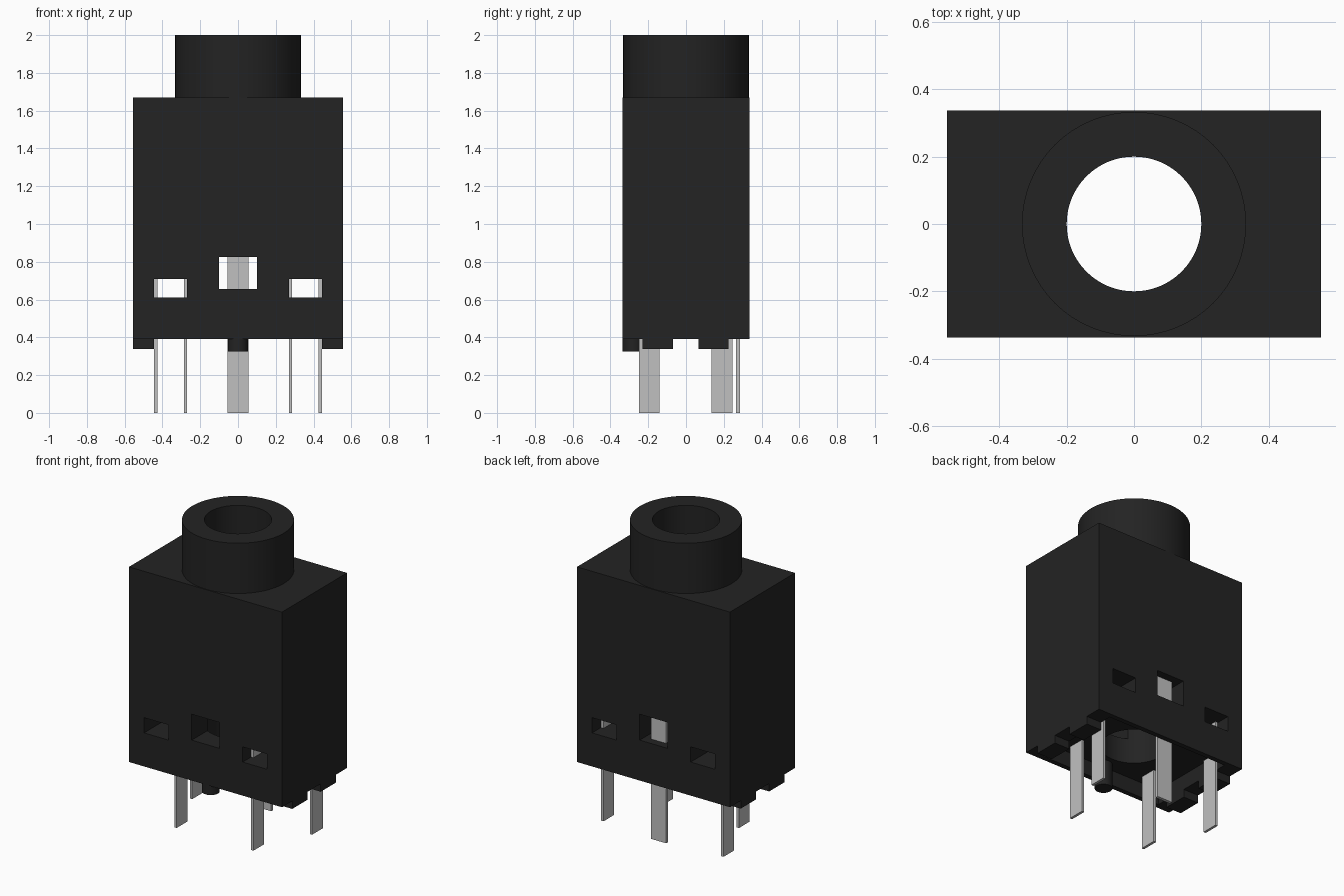
import bpy, bmesh, math
from mathutils import Matrix

cube = bpy.data.objects.get("Cube")
if cube:
    bpy.data.objects.remove(cube, do_unlink=True)


def material(name, v):
    m = bpy.data.materials.new(name)
    m.use_nodes = True
    m.diffuse_color = (v, v, v, 1)
    bsdf = m.node_tree.nodes["Principled BSDF"]
    bsdf.inputs["Base Color"].default_value = (v, v, v, 1)
    bsdf.inputs["Roughness"].default_value = 0.6
    return m


BLACK = material("black plastic", 0.0168)
METAL = material("pin metal", 0.53)


def make(name, bm, mat, smooth=False):
    bmesh.ops.recalc_face_normals(bm, faces=bm.faces)
    me = bpy.data.meshes.new(name)
    bm.to_mesh(me)
    bm.free()
    me.materials.append(mat)
    ob = bpy.data.objects.new(name, me)
    bpy.context.collection.objects.link(ob)
    if smooth:
        shade(ob)
    return ob


def shade(ob):
    bpy.ops.object.select_all(action='DESELECT')
    ob.select_set(True)
    bpy.context.view_layer.objects.active = ob
    bpy.ops.object.shade_smooth_by_angle(angle=math.radians(30))


def box(name, x, y, z, mat=BLACK):
    """Box from (min, max) ranges on each axis."""
    bm = bmesh.new()
    size = [r[1] - r[0] for r in (x, y, z)]
    mid = [(r[1] + r[0]) / 2 for r in (x, y, z)]
    bmesh.ops.create_cube(bm, size=1, matrix=Matrix.Translation(mid) @ Matrix.Diagonal((*size, 1)))
    return make(name, bm, mat)


def cylinder(name, r, y, z, segs=64, smooth=False):
    bm = bmesh.new()
    bmesh.ops.create_cone(bm, cap_ends=True, segments=segs, radius1=r, radius2=r,
                          depth=z[1] - z[0], matrix=Matrix.Translation((0, y, sum(z) / 2)))
    return make(name, bm, BLACK, smooth)


def cut(target, cutter):
    """Subtract the cutter, apply the result and remove the cutter."""
    mod = target.modifiers.new("cut", 'BOOLEAN')
    mod.operation = 'DIFFERENCE'
    mod.solver = 'EXACT'
    mod.object = cutter
    bpy.context.view_layer.update()
    dg = bpy.context.evaluated_depsgraph_get()
    me = bpy.data.meshes.new_from_object(target.evaluated_get(dg))
    target.modifiers.clear()
    target.data = me
    bpy.data.objects.remove(cutter, do_unlink=True)


# Housing with underside recess, bore and window tunnels
body = box("housing", (-0.555, 0.555), (-0.337, 0.337), (0.39, 1.67))
cut(body, box("recess_cutter", (-0.445, 0.445), (-0.305, 0.305), (0.2, 0.49)))
cut(body, cylinder("bore_cutter", 0.2, 0, (0.3, 1.8)))
cut(body, box("middle_window_cutter", (-0.1, 0.1), (-0.5, 0.5), (0.655, 0.825)))
for s in (-1, 1):
    xr = sorted((s * 0.27, s * 0.446))
    cut(body, box("side_window_cutter", xr, (-0.5, 0.5), (0.61, 0.71)))
shade(body)

# Round collar around the socket opening
bm = bmesh.new()
profile = [(0.2, 1.67), (0.333, 1.67), (0.333, 2.0), (0.2, 2.0)]
verts = [bm.verts.new((r, 0, z)) for r, z in profile]
edges = [bm.edges.new((verts[i], verts[(i + 1) % 4])) for i in range(4)]
bmesh.ops.spin(bm, geom=verts + edges, cent=(0, 0, 0), axis=(0, 0, 1),
               angle=math.tau, steps=64, use_duplicate=False)
bmesh.ops.remove_doubles(bm, verts=bm.verts, dist=1e-4)
make("socket_collar", bm, BLACK, smooth=True)

# Locating peg under the front edge
cylinder("locating_peg", 0.053, -0.282, (0.325, 0.5), 32, smooth=True)

# Stand-off feet and side contact pins, mirrored left and right
for s, side in ((1, "left"), (-1, "right")):
    fx = sorted((s * 0.445, s * 0.555))
    box(f"front_{side}_foot", fx, (-0.23, -0.07), (0.338, 0.39))
    box(f"back_{side}_foot", fx, (0.065, 0.225), (0.338, 0.39))
    box(f"front_{side}_pin", sorted((s * 0.27, s * 0.287)), (-0.25, -0.14), (0, 0.73), METAL)
    box(f"back_{side}_pin", sorted((s * 0.427, s * 0.444)), (0.135, 0.245), (0, 0.73), METAL)

# Wide rear contact pin
box("back_middle_pin", (-0.055, 0.055), (0.265, 0.285), (0, 0.85), METAL)
